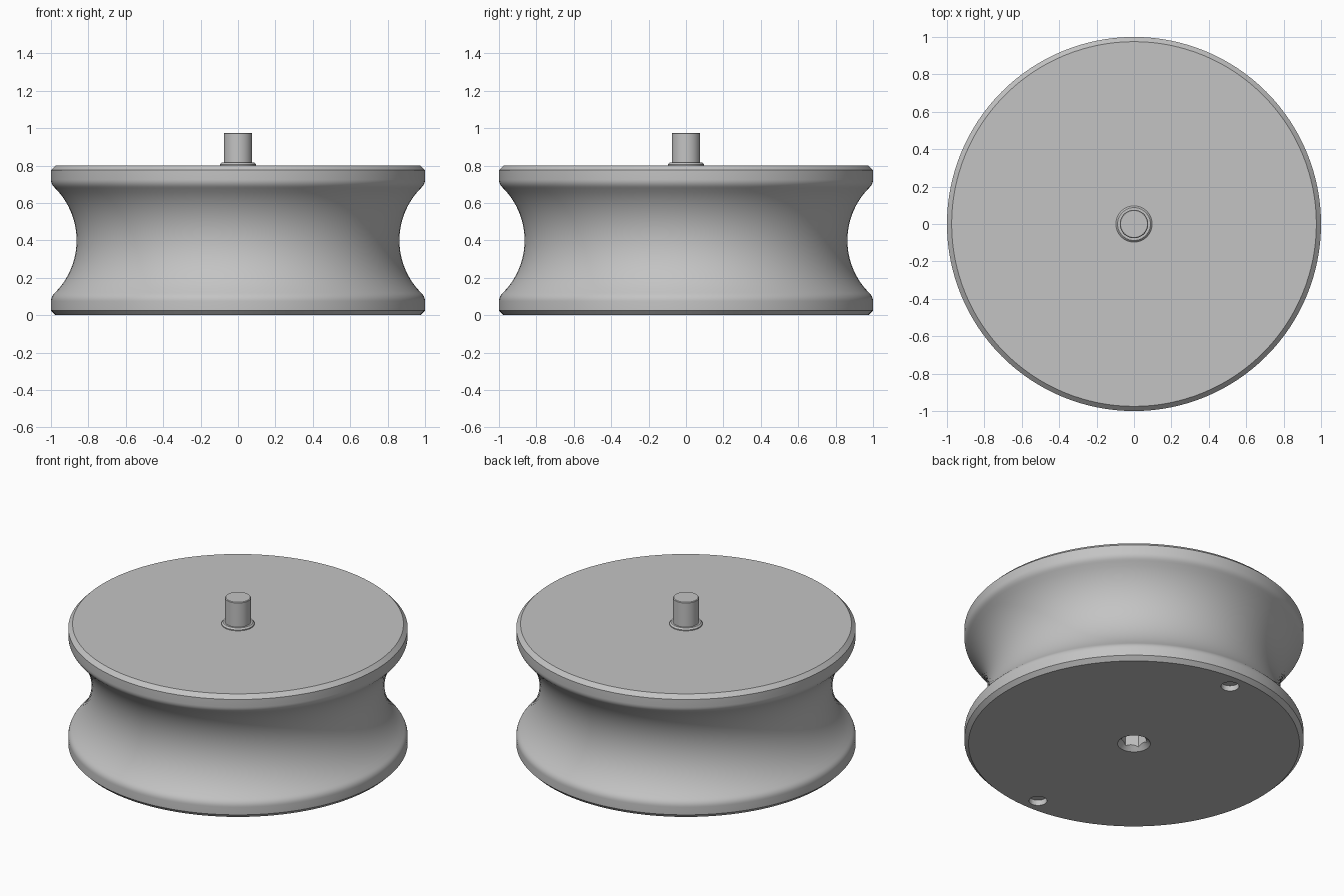
import bpy, bmesh, math

if "Cube" in bpy.data.objects:
    bpy.data.objects.remove(bpy.data.objects["Cube"])

grey = bpy.data.materials.new("plain grey")
grey.diffuse_color = (0.55, 0.55, 0.55, 1)
grey.use_nodes = True
grey.node_tree.nodes["Principled BSDF"].inputs["Base Color"].default_value = grey.diffuse_color


def lathe(name, profile, segments=128, spin=0.0, loc=(0, 0, 0)):
    """Revolve (radius, height) points, closing both ends with flat caps."""
    bm = bmesh.new()
    rings = [[bm.verts.new((r * math.cos(spin + 2 * math.pi * i / segments),
                            r * math.sin(spin + 2 * math.pi * i / segments), z))
              for i in range(segments)] for r, z in profile]
    for a, b in zip(rings, rings[1:]):
        for i in range(segments):
            j = (i + 1) % segments
            bm.faces.new((a[i], a[j], b[j], b[i]))
    bm.faces.new(rings[0][::-1])
    bm.faces.new(rings[-1])
    mesh = bpy.data.meshes.new(name)
    bm.to_mesh(mesh)
    bm.free()
    mesh.materials.append(grey)
    obj = bpy.data.objects.new(name, mesh)
    obj.location = loc
    bpy.context.collection.objects.link(obj)
    return obj


def smooth(obj):
    bpy.ops.object.select_all(action='DESELECT')
    obj.select_set(True)
    bpy.context.view_layer.objects.active = obj
    bpy.ops.object.shade_smooth_by_angle(angle=math.radians(25))


# Pulley wheel: bevelled rims around a circular groove with rounded lips
MID, R, CENTRE = 0.4, 0.397, 1.26
lip = 0.28
groove = []
for i in range(25):
    d = -lip + 2 * lip * i / 24
    groove.append((CENTRE - math.sqrt(R * R - d * d), MID + d))
upper_lip = []
r0 = groove[-1][0]
for i in range(1, 6):
    t = i / 5
    upper_lip.append(((1 - t) ** 2 * r0 + 2 * t * (1 - t) + t * t,
                      MID + (1 - t) ** 2 * lip + 2 * t * (1 - t) * 0.3 + t * t * 0.325))
lower_lip = [(r, 2 * MID - z) for r, z in reversed(upper_lip)]
wheel = lathe("grooved_wheel", [(0.975, 0), (1, 0.025)] + lower_lip + groove
              + upper_lip + [(1, 0.775), (0.975, 0.8)])

# Cutters: hex socket, its countersink, and two shallow pin holes underneath
cutters = [
    lathe("socket_cutter", [(0.077, -0.05), (0.077, 0.18)], 6, math.pi / 6),
    lathe("countersink_cutter", [(0.117, -0.02), (0.057, 0.04)], 64),
]
for side in (-1, 1):
    cutters.append(lathe("pin_hole_cutter", [(0.053, -0.05), (0.053, 0.035)], 48,
                         loc=(0, side * 0.88, 0)))
for cutter in cutters:
    cutter.hide_render = True
    cutter.hide_viewport = True
    cut = wheel.modifiers.new(cutter.name, 'BOOLEAN')
    cut.operation = 'DIFFERENCE'
    cut.solver = 'EXACT'
    cut.object = cutter
smooth(wheel)

# Axle peg with a small collar at its base
smooth(lathe("axle_collar", [(0.097, 0.795), (0.097, 0.806), (0.088, 0.815)], 64))
smooth(lathe("axle_peg", [(0.076, 0.79), (0.076, 0.971), (0.072, 0.975)], 64))
